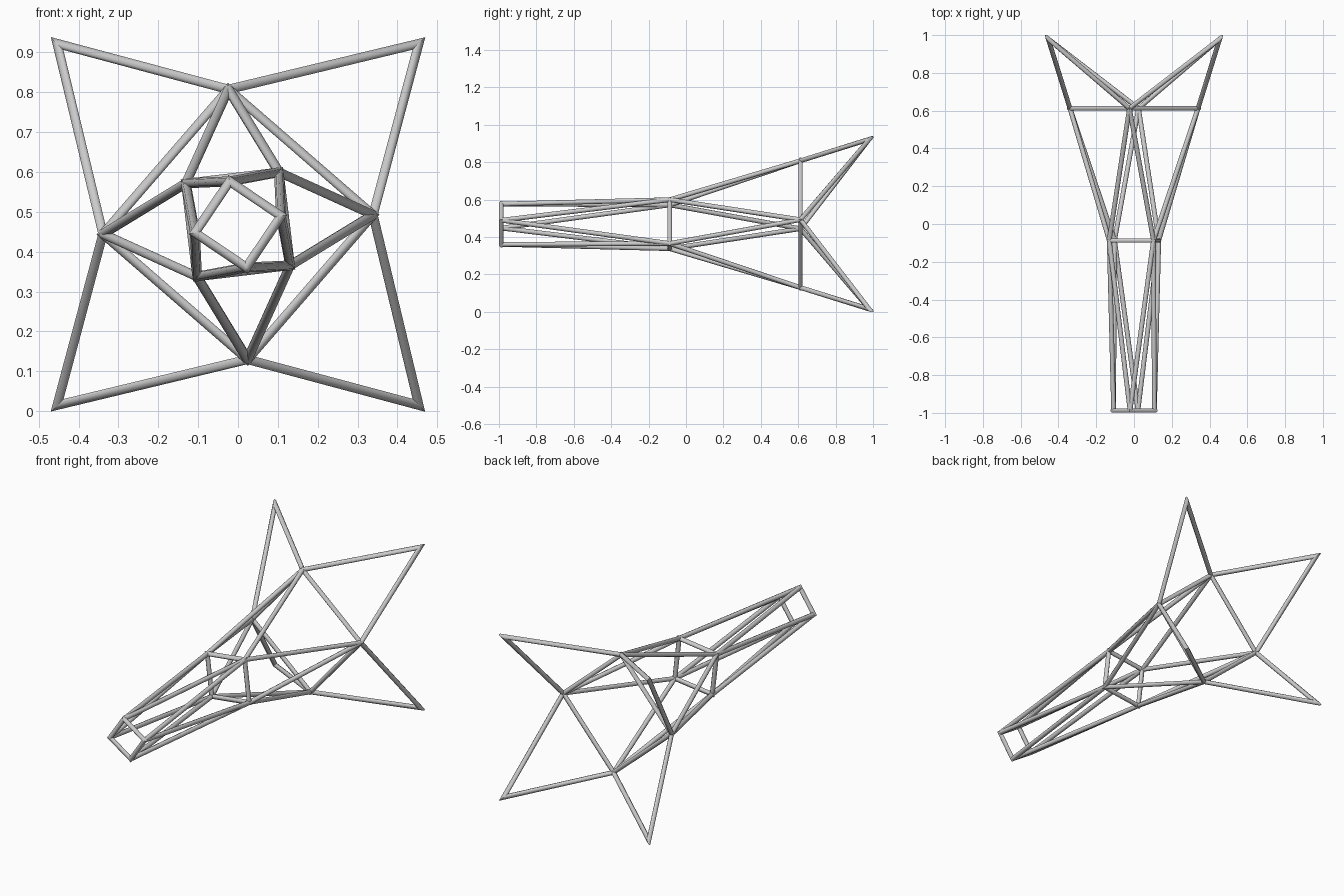
import bpy, bmesh, math
from mathutils import Vector

cube = bpy.data.objects.get("Cube")
if cube:
    bpy.data.objects.remove(cube)

RADIUS = 0.0125
SIDES = 8
MID = 0.4685
GREY = (0.6, 0.6, 0.6, 1)

grey = bpy.data.materials.new("light steel grey")
grey.use_nodes = True
grey.diffuse_color = GREY
grey.node_tree.nodes["Principled BSDF"].inputs["Base Color"].default_value = GREY


def joints(x, z, y):
    """Four joints turned in quarter steps about the long axis."""
    pts = []
    for _ in range(4):
        pts.append(Vector((x, y, MID + z)))
        x, z = z, -x
    return pts


def tube_loop(bm, pts):
    """Closed loop of round bars with mitred corners."""
    n = len(pts)
    for i in range(n):
        p, q, following = pts[i], pts[(i + 1) % n], pts[(i + 2) % n]
        d = (q - p).normalized()
        before = (p - pts[i - 1]).normalized()
        after = (following - q).normalized()
        side = d.cross(Vector((0, 1, 0))).normalized()
        up = side.cross(d)
        ends = []
        # slide the round profile along the bar onto each mitre plane
        for centre, plane in ((p, before + d), (q, d + after)):
            loop = []
            for k in range(SIDES):
                a = math.tau * (k + 0.5) / SIDES
                v = RADIUS * (side * math.cos(a) + up * math.sin(a))
                v -= d * (v.dot(plane) / d.dot(plane))
                loop.append(bm.verts.new(centre + v))
            ends.append(loop)
        a, b = ends
        for k in range(SIDES):
            j = (k + 1) % SIDES
            bm.faces.new((a[k], a[j], b[j], b[k]))


def strut(bm, p, q):
    """Straight capped bar between two joints."""
    d = q - p
    turn = d.to_track_quat('Z', 'Y').to_matrix().to_4x4()
    turn.translation = (p + q) / 2
    bmesh.ops.create_cone(bm, cap_ends=True, segments=SIDES, radius1=RADIUS,
                          radius2=RADIUS, depth=d.length, matrix=turn)


def part(name, build):
    bm = bmesh.new()
    build(bm)
    bmesh.ops.recalc_face_normals(bm, faces=bm.faces)
    mesh = bpy.data.meshes.new(name)
    bm.to_mesh(mesh)
    bm.free()
    mesh.materials.append(grey)
    obj = bpy.data.objects.new(name, mesh)
    bpy.context.collection.objects.link(obj)
    bpy.ops.object.select_all(action='DESELECT')
    obj.select_set(True)
    bpy.context.view_layer.objects.active = obj
    bpy.ops.object.shade_smooth_by_angle(angle=math.radians(50))


def lattice(first, second):
    """Zigzag of struts: each joint meets two neighbours on the next ring."""
    def build(bm):
        for i in range(4):
            strut(bm, first[i], second[i])
            strut(bm, first[i], second[(i + 1) % 4])
    return build


# Joints from the narrow front to the flared back
front = joints(-0.021, 0.108, -0.9875)
waist = joints(-0.131, 0.103, -0.087)
flare = joints(-0.024, 0.339, 0.612)
tips = joints(0.454, 0.454, 0.98)

# Square rings
part("front_ring", lambda bm: tube_loop(bm, front))
part("waist_ring", lambda bm: tube_loop(bm, waist))
part("flare_ring", lambda bm: tube_loop(bm, flare))

# Struts linking the rings
part("front_struts", lattice(front, waist))
part("rear_struts", lattice(flare, waist))

# Four pointed tips, alternating with the flare joints
crown = [p for pair in zip(flare, tips) for p in pair]
part("pointed_crown", lambda bm: tube_loop(bm, crown))
